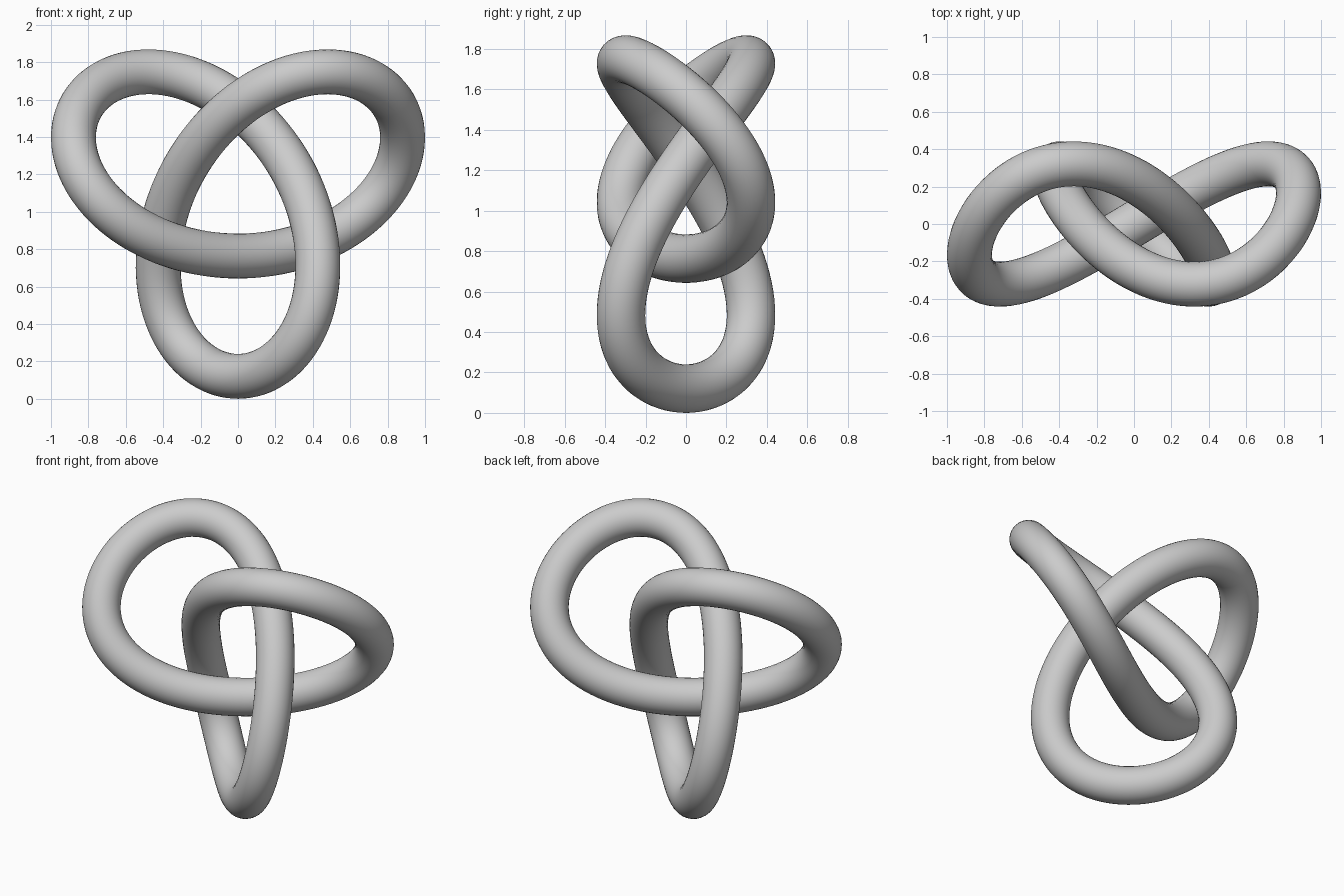
import bpy
from math import sin, cos, tau

if "Cube" in bpy.data.objects:
    bpy.data.objects.remove(bpy.data.objects["Cube"])

A = 0.3216      # knot scale
R = 0.12        # tube radius
N = 240         # points along the path

# Trefoil path, standing upright with one lobe down
curve = bpy.data.curves.new("trefoil_knot", 'CURVE')
curve.dimensions = '3D'
curve.bevel_depth = R
curve.bevel_resolution = 14
spline = curve.splines.new('POLY')
spline.points.add(N - 1)
for i, p in enumerate(spline.points):
    t = tau * i / N
    p.co = (A * (sin(t) + 2 * sin(2 * t)),
            A * sin(3 * t),
            R + A * (3 + cos(t) - 2 * cos(2 * t)), 1)
spline.use_cyclic_u = True
spline.use_smooth = True

# Turn the round tube into a smooth mesh
knot = bpy.data.objects.new("trefoil_knot", curve)
bpy.context.collection.objects.link(knot)
bpy.context.view_layer.objects.active = knot
knot.select_set(True)
bpy.ops.object.convert(target='MESH')
bpy.ops.object.shade_smooth()
